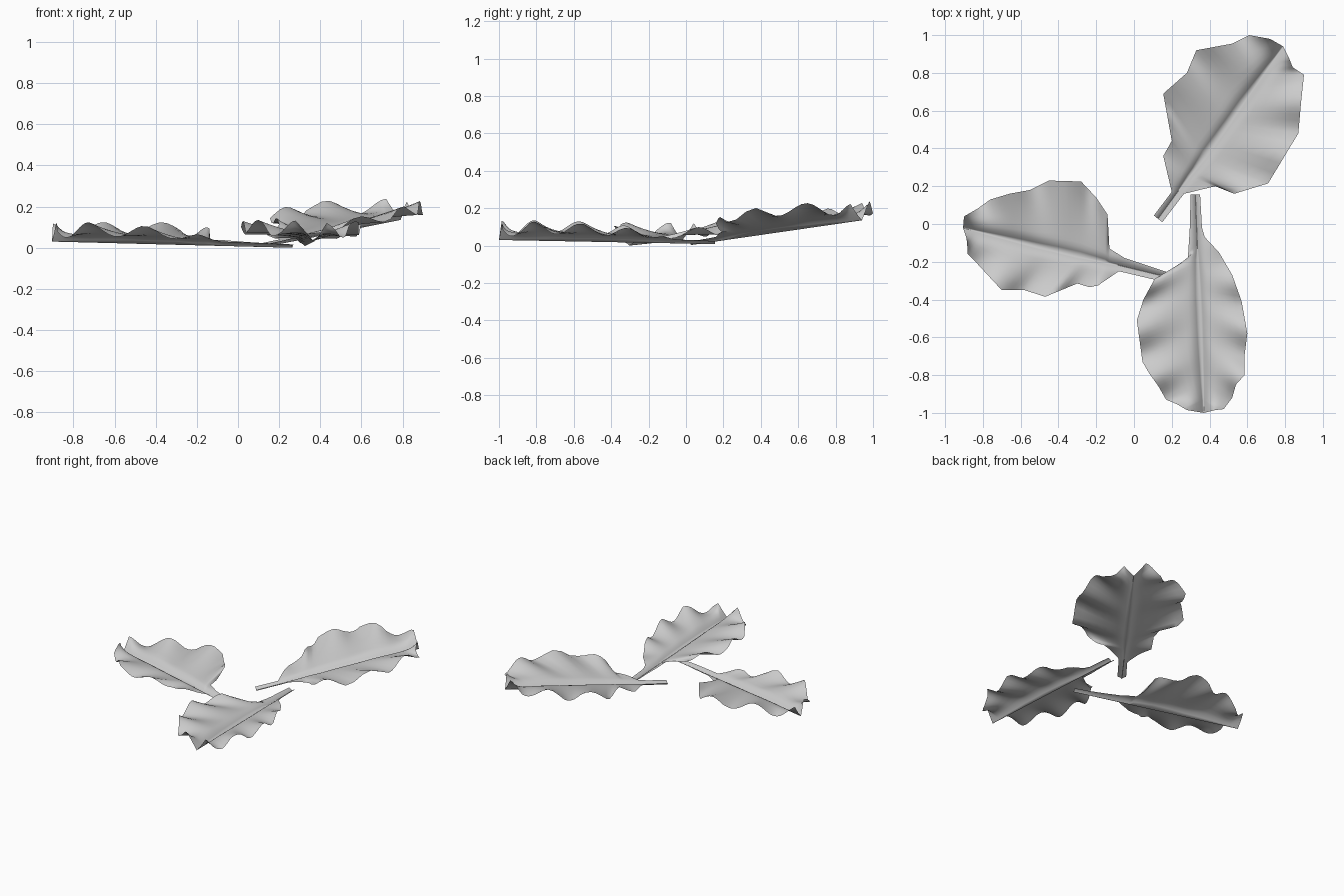
import bpy, math
from mathutils import Vector

if "Cube" in bpy.data.objects:
    bpy.data.objects.remove(bpy.data.objects["Cube"], do_unlink=True)

# One flat grey for every leaf
grey = bpy.data.materials.new("leaf_grey")
grey.use_nodes = True
colour = (0.6, 0.6, 0.6, 1.0)
grey.diffuse_color = colour
grey.node_tree.nodes["Principled BSDF"].inputs["Base Color"].default_value = colour

STEPS = 5                                             # rows between outline points
COLUMNS = (0.06, 0.12, 0.18, 0.25, 0.4, 0.55, 0.7, 0.85, 1.0)   # midrib to margin


def divide(points):
    """Outline with extra points along each straight stretch."""
    pts = [Vector(p) for p in points]
    return [a.lerp(b, k / STEPS) for a, b in zip(pts, pts[1:]) for k in range(STEPS)] + pts[-1:]


def tip_distances(path):
    """Distance of every outline point back from the tip."""
    out = [0.0]
    for a, b in zip(path[::-1], path[-2::-1]):
        out.append(out[-1] + (b - a).length)
    return out[::-1]


def build_leaf(name, side_a, side_b, tip, z_stem, z_tip, cup, wave):
    """Channelled stem opening into a cupped blade with a pleated margin."""
    tip = Vector(tip)
    start = (Vector(side_a[0]) + Vector(side_b[0])) / 2
    axis = tip - start
    length = axis.length
    axis.normalize()
    edges = [divide(side_a), divide(side_b)]
    spans = [tip_distances(e) for e in edges]
    rows = len(edges[0])

    verts, grid, last = [], [], -0.002
    for i in range(rows):
        # Veins fan out: the midrib end of each row lies nearer the stem
        along = sum((e[i] - start).dot(axis) for e in edges) / 2
        reach = [abs((e[i] - start).cross(axis)) for e in edges]
        s = along - 0.6 * sum(reach) / 2 * max(0.0, along / length)
        s = length if i == rows - 1 else min(max(s, last + 0.002), length - 0.002 * (rows - i))
        last = s
        mid = start + axis * s
        row = {0: len(verts)}
        verts.append((mid.x, mid.y, z_stem + (z_tip - z_stem) * s / length))
        for side, sign in ((0, -1), (1, 1)):
            edge, span = edges[side][i], spans[side][i]
            width = reach[side] if along < length / 2 else 1.0
            grow = min(1.0, max(0.0, (width - 0.03) / 0.2))
            pleat = 0.028 + 0.02 * math.exp(-span / 0.2)
            ripple = pleat * math.cos(math.tau * span / wave + side * 0.5)
            for k, f in enumerate(COLUMNS, 1):
                p = mid.lerp(edge, f)
                d = abs((p - start).cross(axis))
                at = max(0.0, min(1.0, (p - start).dot(axis) / length))
                # The stem channel widens and deepens towards the tip
                trough = min(1.0, d / (0.03 + 0.05 * at))
                channel = (0.017 + 0.025 * at) * trough * (2 - trough)
                lift = cup * d * min(1.0, grow * 2) + grow * ripple * f ** 2
                row[sign * k] = len(verts)
                verts.append((p.x, p.y, z_stem + (z_tip - z_stem) * at + channel + lift))
        grid.append([row[c] for c in sorted(row)])

    faces = [(r0[c], r0[c + 1], r1[c + 1], r1[c])
             for r0, r1 in zip(grid, grid[1:]) for c in range(len(r0) - 1)]
    mesh = bpy.data.meshes.new(name)
    mesh.from_pydata(verts, [], faces)
    # Upper side faces up
    if sum(p.normal.z for p in mesh.polygons) < 0:
        mesh.flip_normals()
    mesh.shade_smooth()
    mesh.materials.append(grey)
    leaf = bpy.data.objects.new(name, mesh)
    bpy.context.collection.objects.link(leaf)


# Front leaf
build_leaf(
    "front_leaf",
    [(.3, .155), (.295, -.03), (.285, -.185), (.11, -.29), (.05, -.4), (.015, -.51), (.03, -.62),
     (.045, -.73), (.08, -.79), (.13, -.86), (.17, -.93), (.23, -.955), (.28, -.985)],
    [(.35, .155), (.36, -.02), (.375, -.07), (.45, -.15), (.52, -.27), (.57, -.41), (.6, -.58),
     (.585, -.7), (.585, -.8), (.54, -.85), (.52, -.92), (.475, -.98), (.43, -.985)],
    (.37, -1), .008, .03, .14, .26)

# Left-hand leaf, its stem passing under the front leaf
build_leaf(
    "side_leaf",
    [(.26, -.325), (.11, -.295), (-.08, -.25), (-.19, -.325), (-.235, -.335), (-.3, -.315),
     (-.47, -.385), (-.58, -.35), (-.7, -.35), (-.77, -.275), (-.83, -.21), (-.88, -.16), (-.885, -.08)],
    [(.27, -.28), (.16, -.25), (-.05, -.18), (-.13, -.13), (-.14, .05), (-.2, .14),
     (-.28, .225), (-.45, .23), (-.55, .18), (-.66, .16), (-.76, .13), (-.83, .08), (-.9, .04)],
    (-.905, -.02), 0, .03, .12, .3)

# Back leaf, rising towards its tip
build_leaf(
    "back_leaf",
    [(.105, .045), (.2, .17), (.155, .36), (.2, .44), (.155, .69), (.28, .8),
     (.33, .92), (.52, .955), (.61, 1), (.72, .98)],
    [(.15, .01), (.265, .16), (.43, .2), (.53, .16), (.71, .215), (.87, .48),
     (.885, .65), (.9, .79), (.84, .83), (.82, .88)],
    (.79, .94), .003, .135, .17, .3)
